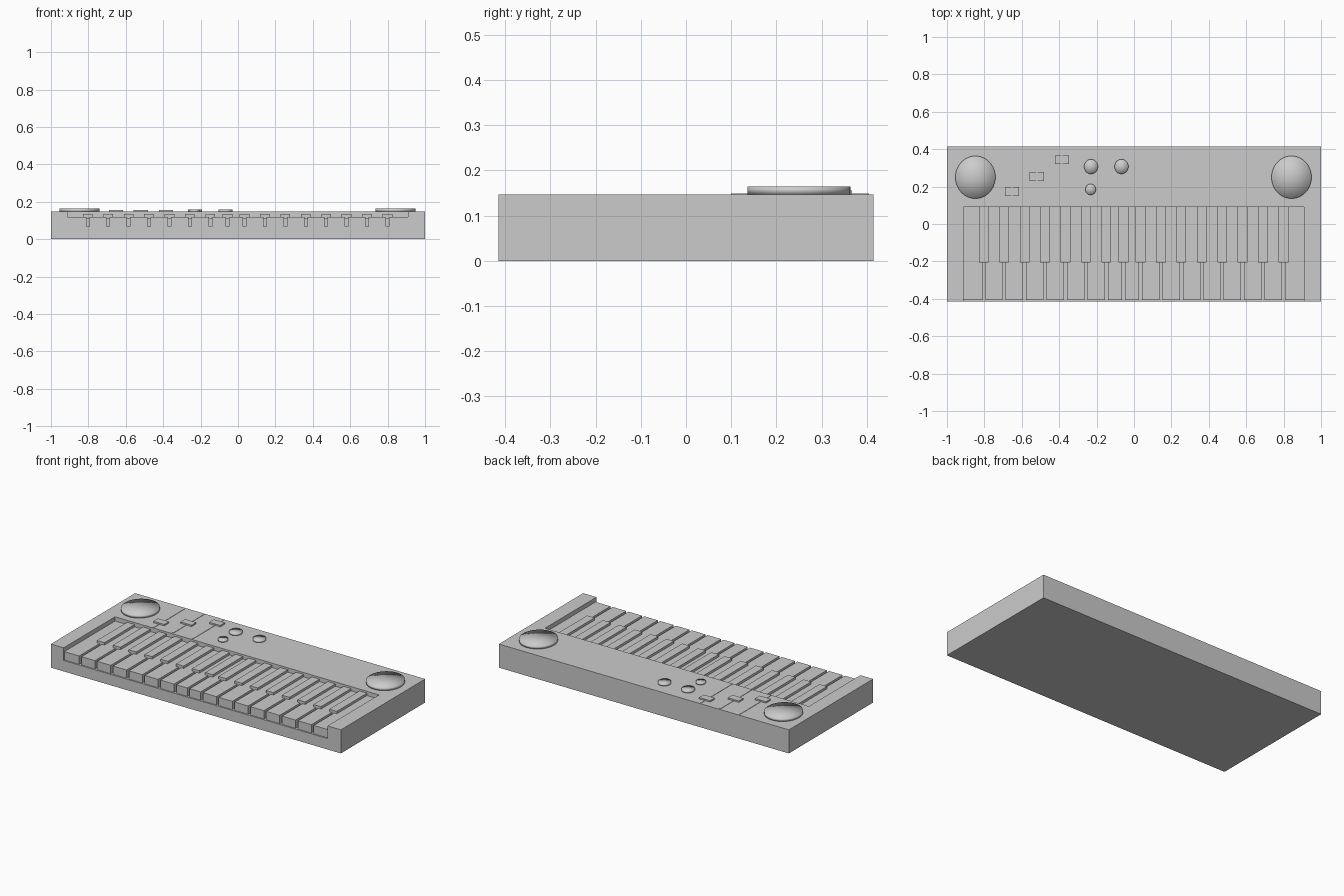
import bpy, bmesh
from mathutils import Matrix

default = bpy.data.objects.get("Cube")
if default:
    bpy.data.objects.remove(default, do_unlink=True)

TOP = 0.147          # case top
LEDGE = 0.068        # floor under the keys
KEY_BACK = 0.092
KEY_FRONT = -0.407
WHITE_TOP = 0.12
LEFT, RIGHT = -0.912, 0.908

grey = bpy.data.materials.new("plain grey")
grey.use_nodes = True
colour = (0.6, 0.6, 0.6, 1)
grey.diffuse_color = colour
grey.node_tree.nodes["Principled BSDF"].inputs["Base Color"].default_value = colour


def finish(name, bm, smooth=False):
    mesh = bpy.data.meshes.new(name)
    bmesh.ops.recalc_face_normals(bm, faces=bm.faces)
    for f in bm.faces:
        f.smooth = smooth
    bm.to_mesh(mesh)
    bm.free()
    mesh.materials.append(grey)
    obj = bpy.data.objects.new(name, mesh)
    bpy.context.collection.objects.link(obj)
    return obj


def box(name, x0, x1, y0, y1, z0, z1):
    bm = bmesh.new()
    bmesh.ops.create_cube(bm, size=1)
    for v in bm.verts:
        v.co.x = x1 if v.co.x > 0 else x0
        v.co.y = y1 if v.co.y > 0 else y0
        v.co.z = z1 if v.co.z > 0 else z0
    return finish(name, bm)


def disc(name, x, y, rx, ry, top, sides=32):
    # Fully smooth flat cylinder, slightly oval
    bm = bmesh.new()
    bmesh.ops.create_cone(bm, cap_ends=True, cap_tris=True, segments=sides,
                          radius1=1, radius2=1, depth=1)
    bmesh.ops.transform(bm, verts=bm.verts, matrix=Matrix.Translation(
        (x, y, (TOP + top) / 2)) @ Matrix.Diagonal((rx, ry, top - TOP, 1)))
    return finish(name, bm, True)


# Case: U-shaped outline extruded upward above a solid base
case = box("case", -1, 1, -0.415, 0.415, 0, TOP)
cutter = box("key_bed_cutter", LEFT, RIGHT, -0.6, KEY_BACK, LEDGE, 0.4)
cutter.hide_render = True
cutter.hide_viewport = True
cutter.display_type = 'WIRE'
cut = case.modifiers.new("key bed", 'BOOLEAN')
cut.operation = 'DIFFERENCE'
cut.solver = 'EXACT'
cut.object = cutter

# Key boundaries: regular spacing, with two narrower keys in the middle
widths = [0.1095] * 7 + [0.092] * 2 + [0.1095] * 8
scale = (RIGHT - LEFT) / sum(widths)
edges = [LEFT]
for w in widths:
    edges.append(edges[-1] + w * scale)

GAP = 0.008
for i in range(len(widths)):
    x0 = edges[i] + (GAP if i else 0)
    x1 = edges[i + 1] - (GAP if i < len(widths) - 1 else 0)
    box(f"white_key_{i + 1}", x0, x1, KEY_FRONT, KEY_BACK, LEDGE, WHITE_TOP)
for i, x in enumerate(edges[1:-1]):
    box(f"black_key_{i + 1}", x - 0.026, x + 0.026, -0.205, KEY_BACK, 0.11, 0.135)

# Speakers
for side, x in (("right", -0.848), ("left", 0.842)):
    disc(f"speaker_{side}", x, 0.25, 0.107, 0.114, 0.164, 48)

# Knobs
for i, (x, y, r) in enumerate([(-0.23, 0.307, 0.037), (-0.067, 0.307, 0.037),
                               (-0.232, 0.185, 0.028)]):
    disc(f"knob_{i + 1}", x, y, r, r * 1.06, 0.158)

# Sliders: thin track with a cap
for i, (x, y) in enumerate([(-0.652, 0.174), (-0.52, 0.254), (-0.385, 0.344)]):
    box(f"slider_track_{i + 1}", x - 0.004, x + 0.004, 0.1, 0.405, TOP - 0.002, TOP + 0.002)
    box(f"slider_cap_{i + 1}", x - 0.038, x + 0.038, y - 0.023, y + 0.023, TOP - 0.002, 0.156)
